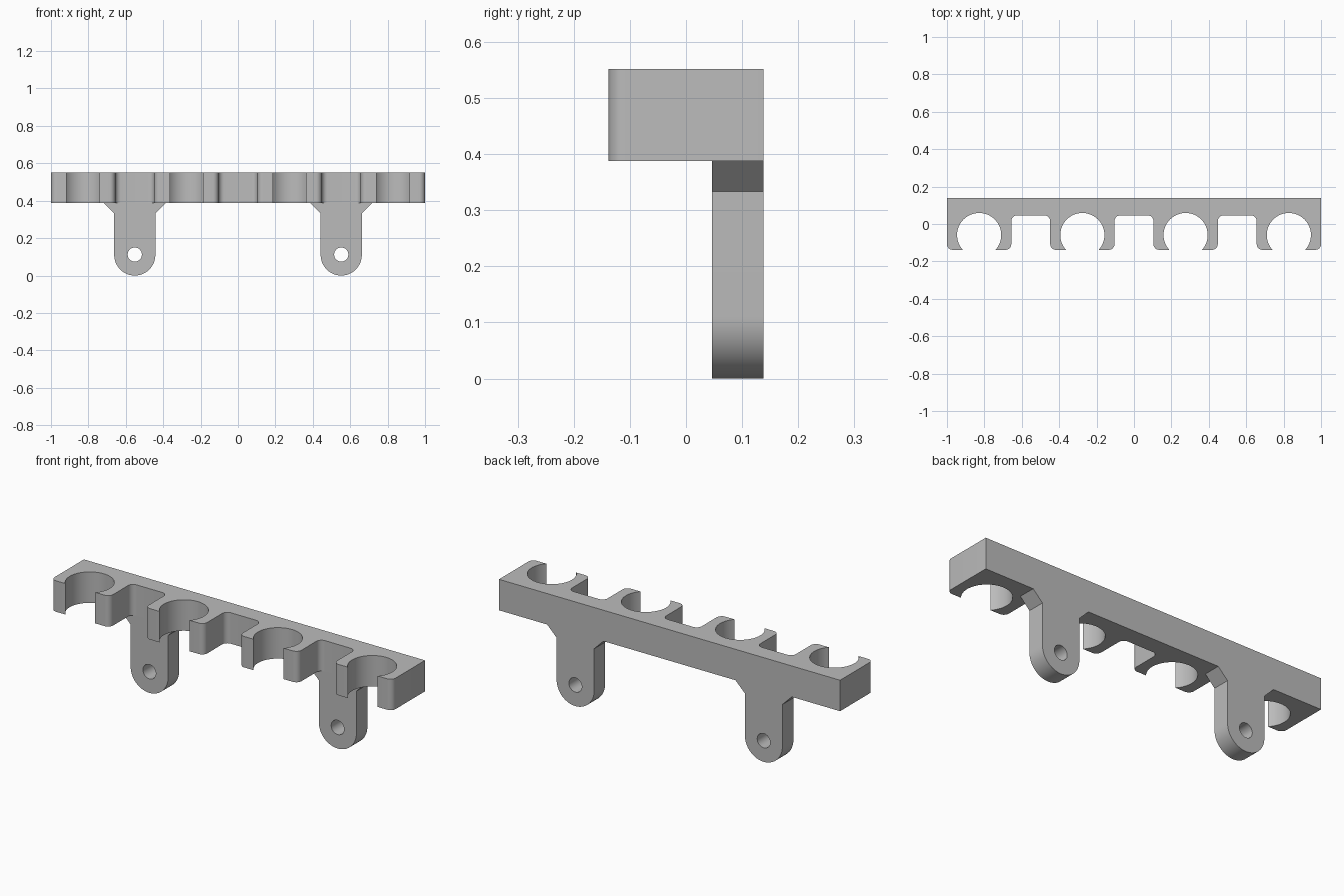
import bpy
import bmesh
from math import radians, degrees, asin, cos, sin
from mathutils import Vector

if "Cube" in bpy.data.objects:
    bpy.data.objects.remove(bpy.data.objects["Cube"], do_unlink=True)

# Main dimensions
BACK, FRONT, RECESS = 0.138, -0.138, 0.046
BOTTOM, TOP = 0.388, 0.552
PITCH, HALF = 0.552, 0.172
BORE, BORE_Y, ROUND = 0.118, -0.059, 0.03
TAB, HOLE, CHAMFER = 0.11, 0.038, 0.055

grey = bpy.data.materials.new("plain grey")
grey.use_nodes = True
grey.diffuse_color = (0.5, 0.5, 0.5, 1)
grey.node_tree.nodes["Principled BSDF"].inputs["Base Color"].default_value = (0.5, 0.5, 0.5, 1)


def arc(cx, cy, r, start, end, steps=8):
    """Points along an arc, angles in degrees."""
    angles = [radians(start + (end - start) * i / steps) for i in range(steps + 1)]
    return [(cx + r * cos(a), cy + r * sin(a)) for a in angles]


def extruded_plate(name, loops, place, depth):
    """Fill the closed loops (outline and holes) and extrude them."""
    bm = bmesh.new()
    for loop in loops:
        verts = [bm.verts.new(place(u, v)) for u, v in loop]
        for a, b in zip(verts, verts[1:] + verts[:1]):
            bm.edges.new((a, b))
    bmesh.ops.triangle_fill(bm, edges=bm.edges[:], use_beauty=True)
    base = bm.faces[:]
    result = bmesh.ops.extrude_face_region(bm, geom=base, use_keep_orig=True)
    moved = [g for g in result["geom"] if isinstance(g, bmesh.types.BMVert)]
    bmesh.ops.translate(bm, verts=moved, vec=Vector(depth))
    # Merge the flat cap triangles
    bmesh.ops.dissolve_limit(bm, angle_limit=radians(0.5), verts=bm.verts[:], edges=bm.edges[:])
    bmesh.ops.recalc_face_normals(bm, faces=bm.faces[:])
    mesh = bpy.data.meshes.new(name)
    bm.to_mesh(mesh)
    bm.free()
    mesh.materials.append(grey)
    obj = bpy.data.objects.new(name, mesh)
    bpy.context.collection.objects.link(obj)
    bpy.ops.object.select_all(action="DESELECT")
    obj.select_set(True)
    bpy.context.view_layer.objects.active = obj
    bpy.ops.object.shade_smooth_by_angle(angle=radians(30))
    return obj


# Clip rail: straight back, four open round clips with recesses between them
centres = [(i - 1.5) * PITCH for i in range(4)]
lip = degrees(asin((BORE_Y - FRONT) / BORE))
rail = [(1, BACK), (-1, BACK)]
for i, c in enumerate(centres):
    rail += arc(c - HALF + ROUND, FRONT + ROUND, ROUND, 180, 270)
    rail += arc(c, BORE_Y, BORE, 180 + lip, -lip, 48)
    rail += arc(c + HALF - ROUND, FRONT + ROUND, ROUND, 270, 360)
    if i < len(centres) - 1:
        rail += arc(c + HALF + ROUND, RECESS - ROUND, ROUND, 180, 90)
        rail += arc(c + PITCH - HALF - ROUND, RECESS - ROUND, ROUND, 90, 0)
extruded_plate("clip_rail", [rail], lambda u, v: (u, v, BOTTOM), (0, 0, TOP - BOTTOM))

# Mounting tabs: rounded foot, screw hole and chamfered shoulders
for name, x in (("left_mounting_tab", PITCH), ("right_mounting_tab", -PITCH)):
    outline = [(x + TAB + CHAMFER, BOTTOM), (x - TAB - CHAMFER, BOTTOM), (x - TAB, BOTTOM - CHAMFER)]
    outline += arc(x, TAB, TAB, 180, 360, 32)
    outline.append((x + TAB, BOTTOM - CHAMFER))
    hole = arc(x, TAB + 0.002, HOLE, 0, 360, 32)[:-1]
    extruded_plate(name, [outline, hole], lambda u, v: (u, RECESS, v), (0, BACK - RECESS, 0))
